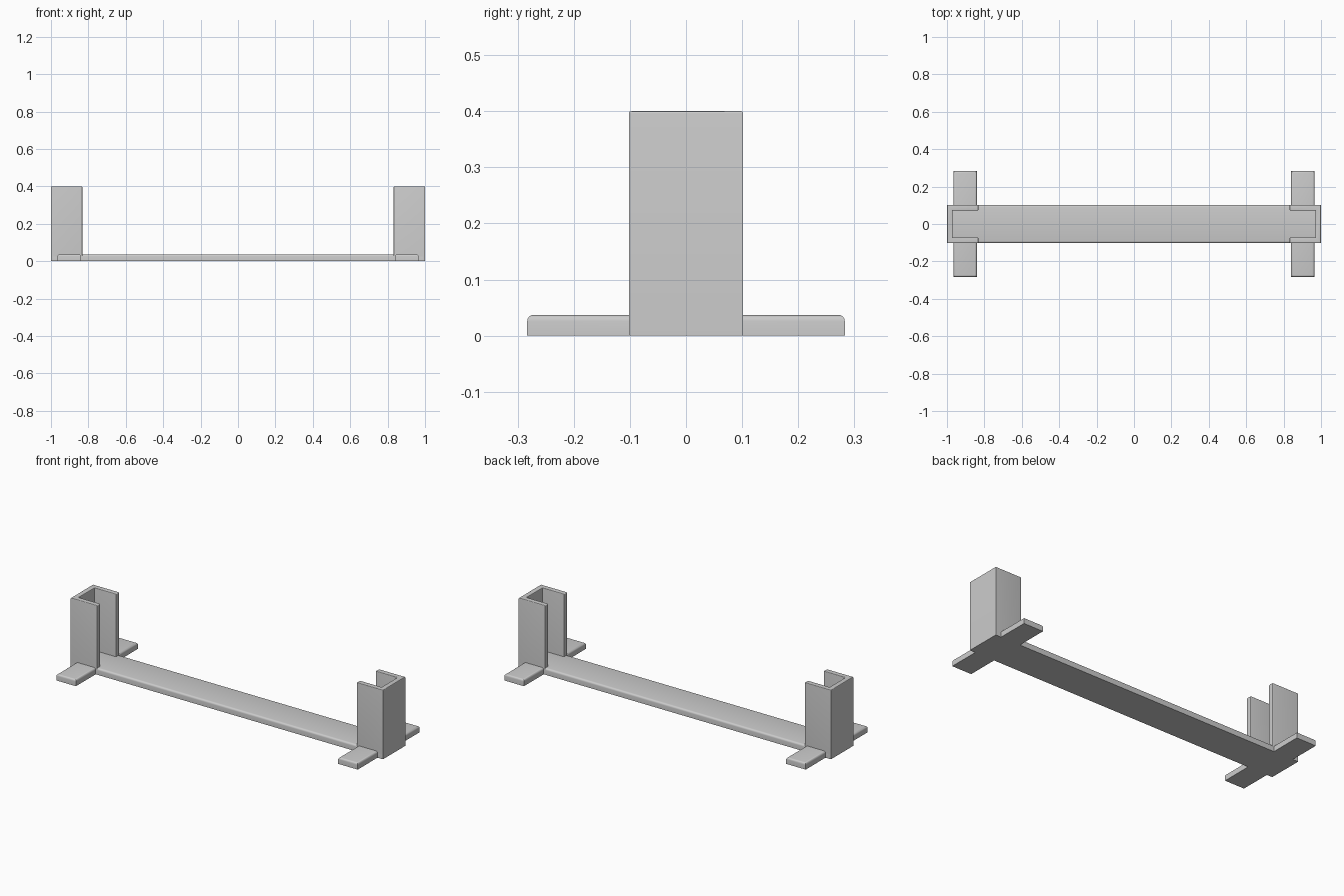
import bpy
import bmesh

cube = bpy.data.objects.get("Cube")
if cube:
    bpy.data.objects.remove(cube, do_unlink=True)

# Single grey finish
grey = bpy.data.materials.new("light_grey")
grey.use_nodes = True
colour = (0.6, 0.6, 0.6, 1)
grey.diffuse_color = colour
grey.node_tree.nodes["Principled BSDF"].inputs["Base Color"].default_value = colour

PLATE_H = 0.037
POST_H = 0.4
HALF_W = 0.102
WALL = 0.03


def prism(name, outline, height, radius, rounded):
    """Extrude an outline upward, then round the edges chosen by a rule."""
    bm = bmesh.new()
    base = bm.faces.new([bm.verts.new((x, y, 0)) for x, y in outline])
    top = bmesh.ops.extrude_face_region(bm, geom=[base], use_keep_orig=True)
    for v in top["geom"]:
        if isinstance(v, bmesh.types.BMVert):
            v.co.z = height
    bmesh.ops.recalc_face_normals(bm, faces=bm.faces)
    edges = [e for e in bm.edges if rounded(e.verts[0].co, e.verts[1].co)]
    bmesh.ops.bevel(bm, geom=edges, offset=radius, segments=4,
                    profile=0.5, affect='EDGES')
    bmesh.ops.recalc_face_normals(bm, faces=bm.faces)
    mesh = bpy.data.meshes.new(name)
    bm.to_mesh(mesh)
    bm.free()
    mesh.materials.append(grey)
    obj = bpy.data.objects.new(name, mesh)
    bpy.context.collection.objects.link(obj)
    bpy.ops.object.select_all(action='DESELECT')
    obj.select_set(True)
    bpy.context.view_layer.objects.active = obj
    bpy.ops.object.shade_smooth_by_angle()
    return obj


def rectangle(x0, x1, y0, y1):
    return [(x0, y0), (x1, y0), (x1, y1), (x0, y1)]


# Long base plate with rounded upper long edges
prism("base_plate", rectangle(-0.99, 0.99, -HALF_W, HALF_W), PLATE_H, 0.011,
      lambda a, b: min(a.z, b.z) > 0.01 and abs(a.y - b.y) < 0.01)

for side, s in (("left", 1), ("right", -1)):
    # Upright channel, open toward the middle
    inner, outer, back = s * 0.832, s, s * (1 - WALL)
    w = HALF_W - WALL
    channel = [(inner, -HALF_W), (outer, -HALF_W), (outer, HALF_W),
               (inner, HALF_W), (inner, w), (back, w), (back, -w), (inner, -w)]

    def channel_edge(a, b):
        on_top = min(a.z, b.z) > 0.1
        free_end = abs(a.x - inner) < 0.01 and abs(b.x - inner) < 0.01
        return on_top or (free_end and abs(a.z - b.z) > 0.1)

    prism(side + "_channel", channel, POST_H, 0.004, channel_edge)

    # Stabilising feet at the front and back
    for end, d in (("front", -1), ("back", 1)):
        tip = d * 0.283
        x0, x1 = sorted((s * 0.84, s * 0.965))
        y0, y1 = sorted((d * 0.08, tip))

        def foot_edge(a, b):
            along = abs(a.y - b.y) > 0.01
            at_tip = abs(a.y - tip) < 0.01
            return min(a.z, b.z) > 0.01 and (along or at_tip)

        prism(side + "_" + end + "_foot", rectangle(x0, x1, y0, y1),
              PLATE_H, 0.011, foot_edge)
